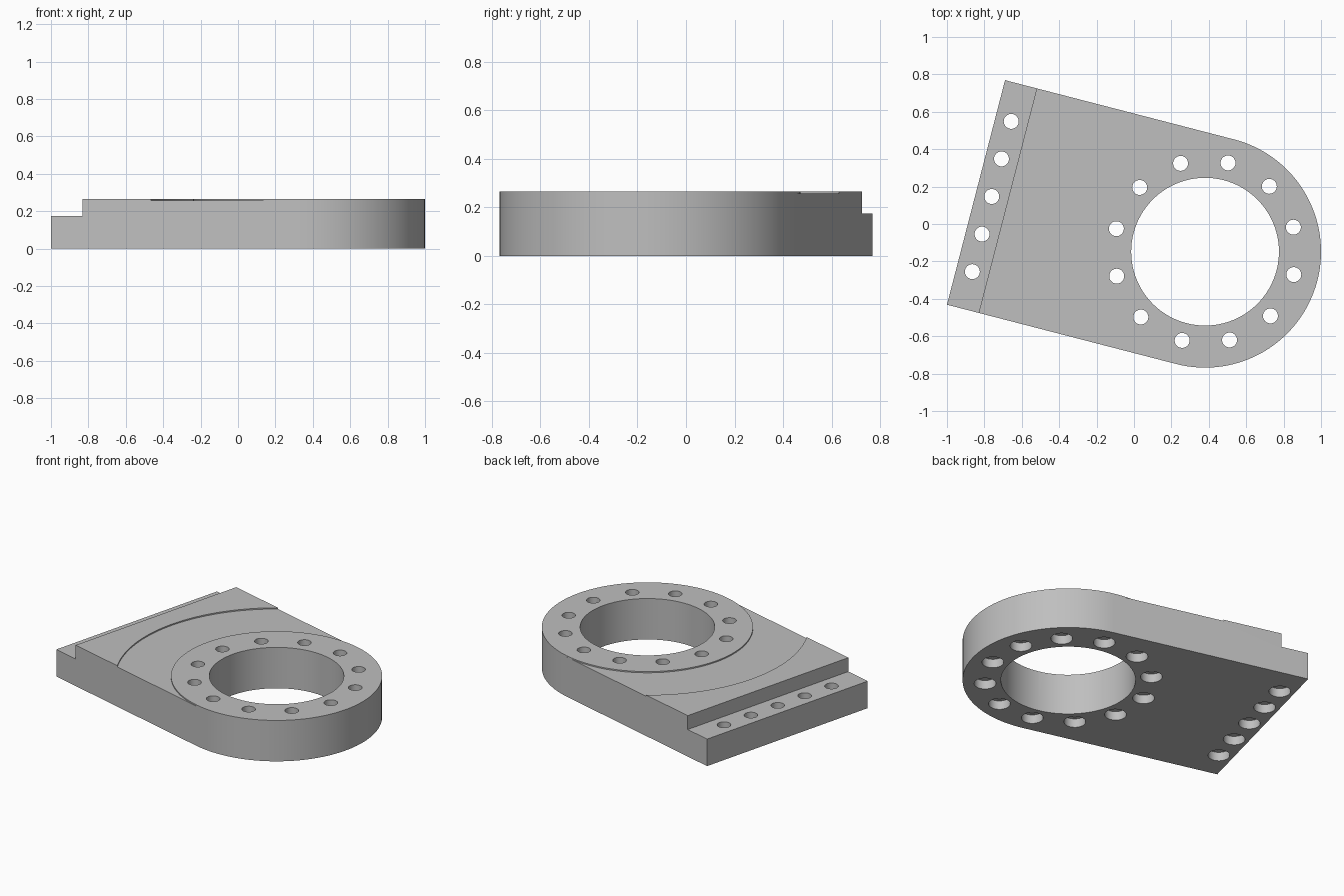
import bpy, bmesh
from math import sin, cos, pi, radians, sqrt, asin

if "Cube" in bpy.data.objects:
    bpy.data.objects.remove(bpy.data.objects["Cube"])

R, BORE, END, STEP = 0.62, 0.395, 1.265, 1.09   # ring radius, bore, plate end, ledge start
TOP, LEDGE, RECESS = 0.265, 0.175, 0.257        # heights
ARC = 0.945                                     # outer radius of the shallow recess


def arc(radius, a, b, n):
    return [(radius * cos(a + (b - a) * i / n), radius * sin(a + (b - a) * i / n))
            for i in range(n + 1)]


def circle(x, y, radius, n):
    return [(x + px, y + py) for px, py in arc(radius, 0, 2 * pi, n)[:-1]]


def prisms(name, outlines, z0, z1):
    """One object holding an upright prism for each outline."""
    bm = bmesh.new()
    for outline in outlines:
        face = bm.faces.new([bm.verts.new((x, y, z0)) for x, y in outline])
        new = bmesh.ops.extrude_face_region(bm, geom=[face])["geom"]
        verts = [v for v in new if isinstance(v, bmesh.types.BMVert)]
        bmesh.ops.translate(bm, verts=verts, vec=(0, 0, z1 - z0))
    bmesh.ops.recalc_face_normals(bm, faces=bm.faces)
    mesh = bpy.data.meshes.new(name)
    bm.to_mesh(mesh)
    bm.free()
    obj = bpy.data.objects.new(name, mesh)
    bpy.context.collection.objects.link(obj)
    return obj


def cut(body, cutter):
    cutter.hide_render = True
    mod = body.modifiers.new(cutter.name, "BOOLEAN")
    mod.operation = "DIFFERENCE"
    mod.solver = "EXACT"
    mod.object = cutter
    bpy.context.view_layer.objects.active = body
    bpy.ops.object.modifier_apply(modifier=mod.name)
    bpy.data.objects.remove(cutter)


# Plate with one round end
body = prisms("bearing_plate", [arc(R, pi / 2, 3 * pi / 2, 64) + [(END, -R), (END, R)]], 0, TOP)

# Stepped ledge at the square end
cut(body, prisms("ledge_cutter", [[(STEP, -1), (2, -1), (2, 1), (STEP, 1)]], LEDGE, 1))

# Shallow recess between the ring face and a wide arc
side = asin(0.7 / ARC)
inner = arc(R - 0.0005, pi / 2, -pi / 2, 64)
outer = arc(ARC, -side, side, 64)
cut(body, prisms("recess_cutter", [inner + [(0, -0.7)] + outer + [(0, 0.7)]], RECESS, 1))

# Large bore
cut(body, prisms("bore_cutter", [circle(0, 0, BORE, 96)], -1, 1))

# Bolt holes: twelve around the ring, five along the ledge, counterbored below
spots = [(0.49 * cos(i * pi / 6), 0.49 * sin(i * pi / 6)) for i in range(12)]
spots += [(1.178, 0.2075 * i) for i in range(-2, 3)]
cut(body, prisms("hole_cutter", [circle(x, y, 0.04, 32) for x, y in spots], -1, 1))
cut(body, prisms("counterbore_cutter", [circle(x, y, 0.064, 32) for x, y in spots], -1, 0.057))

# Colour
grey = bpy.data.materials.new("grey_metal")
grey.use_nodes = True
colour = (0.52, 0.52, 0.52, 1)
grey.diffuse_color = colour
grey.node_tree.nodes["Principled BSDF"].inputs["Base Color"].default_value = colour
body.data.materials.clear()
body.data.materials.append(grey)

# Placement and shading
body.location = (0.38, -0.148, 0)
body.rotation_euler = (0, 0, radians(165.5))
bpy.ops.object.select_all(action="DESELECT")
body.select_set(True)
bpy.context.view_layer.objects.active = body
bpy.ops.object.shade_smooth_by_angle(angle=radians(30))
